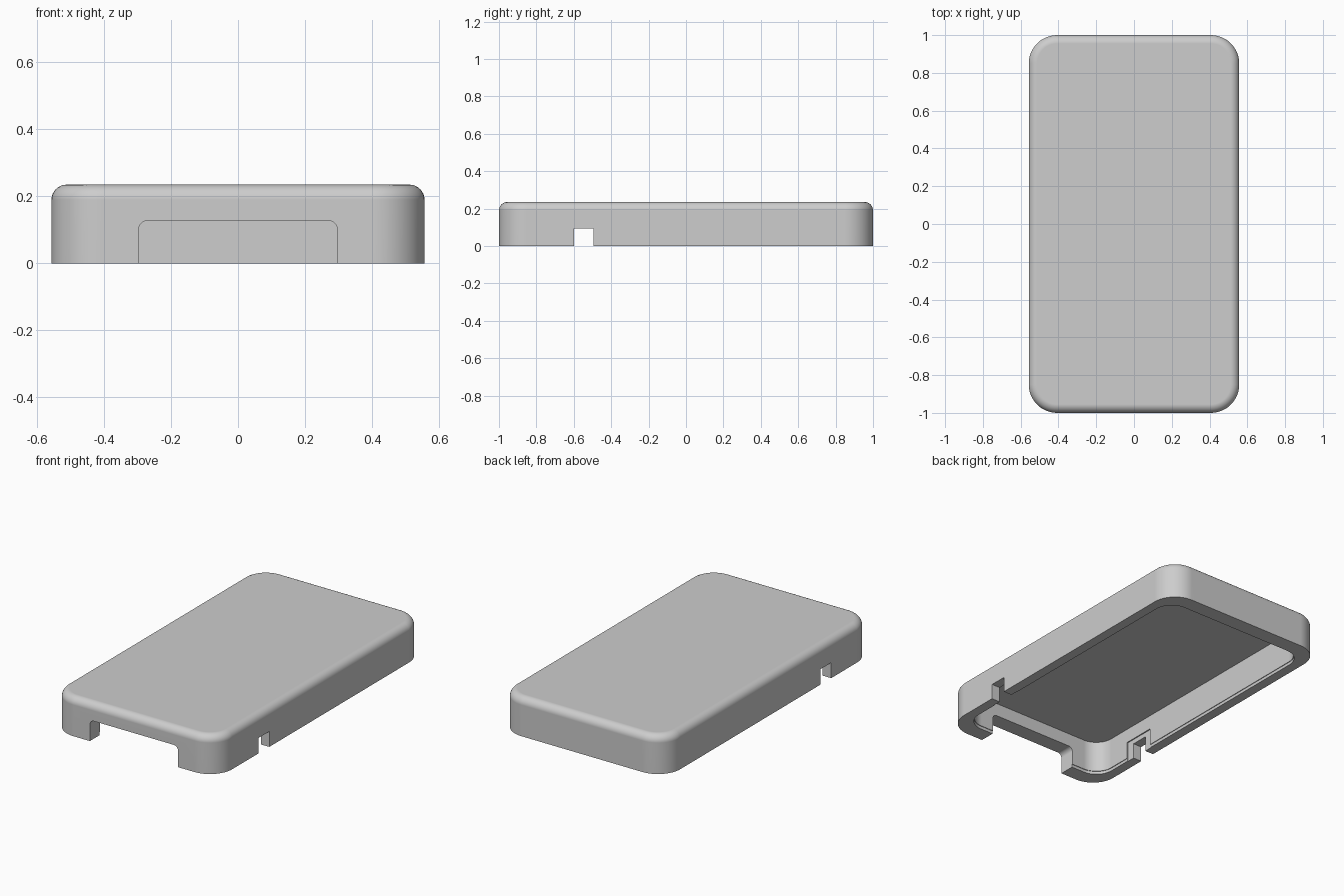
import bpy, bmesh, math

cube = bpy.data.objects.get("Cube")
if cube:
    bpy.data.objects.remove(cube, do_unlink=True)

HX, HY, H = 0.557, 1.0, 0.235       # outer half sizes and height
SIDE, END, CEIL = 0.064, 0.098, 0.208   # side and end wall thickness, cavity height
R_OUT, R_IN, FILLET = 0.15, 0.11, 0.045
LIP, LIP_Z = 0.004, 0.018

grey = bpy.data.materials.new("light grey")
grey.use_nodes = True
grey.diffuse_color = (0.61, 0.61, 0.61, 1)
grey.node_tree.nodes["Principled BSDF"].inputs["Base Color"].default_value = (0.61, 0.61, 0.61, 1)


def make_object(name, bm):
    bmesh.ops.recalc_face_normals(bm, faces=bm.faces)
    mesh = bpy.data.meshes.new(name)
    bm.to_mesh(mesh)
    bm.free()
    mesh.materials.append(grey)
    obj = bpy.data.objects.new(name, mesh)
    bpy.context.collection.objects.link(obj)
    return obj


def rounded_ring(bm, hx, hy, r, z, steps=12):
    verts = []
    corners = [(1, 1), (-1, 1), (-1, -1), (1, -1)]
    for i, (sx, sy) in enumerate(corners):
        for k in range(steps + 1):
            a = math.pi / 2 * (i + k / steps)
            verts.append(bm.verts.new((sx * (hx - r) + r * math.cos(a),
                                       sy * (hy - r) + r * math.sin(a), z)))
    return verts


def box(name, x, y, z):
    bm = bmesh.new()
    bmesh.ops.create_cube(bm, size=1)
    for v in bm.verts:
        for axis, (lo, hi) in enumerate((x, y, z)):
            v.co[axis] = lo if v.co[axis] < 0 else hi
    return make_object(name, bm)


# Shell section as (side inset, end inset, corner radius, height):
# cavity, lip, rim, wall, top fillet
section = [(SIDE, END, R_IN, CEIL), (SIDE, END, R_IN, LIP_Z),
           (SIDE - LIP, END - LIP, R_IN + LIP, LIP_Z),
           (SIDE - LIP, END - LIP, R_IN + LIP, 0),
           (0, 0, R_OUT, 0)]
for k in range(9):
    a = math.pi / 2 * k / 8
    inset = FILLET * (1 - math.cos(a))
    section.append((inset, inset, R_OUT - inset, H - FILLET + FILLET * math.sin(a)))

bm = bmesh.new()
rings = [rounded_ring(bm, HX - ix, HY - iy, r, z) for ix, iy, r, z in section]
for low, high in zip(rings, rings[1:]):
    n = len(low)
    for k in range(n):
        bm.faces.new((low[k], low[(k + 1) % n], high[(k + 1) % n], high[k]))
bm.faces.new(rings[0])
bm.faces.new(rings[-1])
shell = make_object("case_shell", bm)

# Front opening with rounded upper corners
front_cutter = box("front_opening_cutter", (-0.297, 0.297), (-1.2, -0.85), (-0.1, 0.128))
bm = bmesh.new()
bm.from_mesh(front_cutter.data)
edges = [e for e in bm.edges if all(v.co.z > 0 for v in e.verts)
         and abs(e.verts[0].co.y - e.verts[1].co.y) > 0.1]
bmesh.ops.bevel(bm, geom=edges, offset=0.028, segments=6, profile=0.5, affect='EDGES')
bm.to_mesh(front_cutter.data)
bm.free()

# Notch through both side walls, with a shallow relief on the inside
side_cutter = box("side_notch_cutter", (-0.8, 0.8), (-0.6, -0.495), (-0.1, 0.094))
reach = HX - SIDE + 0.007
relief_cutter = box("notch_relief_cutter", (-reach, reach), (-0.65, -0.445), (-0.1, 0.122))

bpy.context.view_layer.objects.active = shell
for cutter in (front_cutter, side_cutter, relief_cutter):
    cutter.hide_render = True
    mod = shell.modifiers.new("cut", 'BOOLEAN')
    mod.operation = 'DIFFERENCE'
    mod.solver = 'EXACT'
    mod.object = cutter
    bpy.ops.object.modifier_apply(modifier=mod.name)
    bpy.data.objects.remove(cutter, do_unlink=True)

# Smooth rounded corners, crisp rims, flat large faces
for obj in bpy.context.selected_objects:
    obj.select_set(False)
shell.select_set(True)
bpy.ops.object.shade_smooth_by_angle(angle=math.radians(30))
weighted = shell.modifiers.new("flat faces", 'WEIGHTED_NORMAL')
weighted.keep_sharp = True
